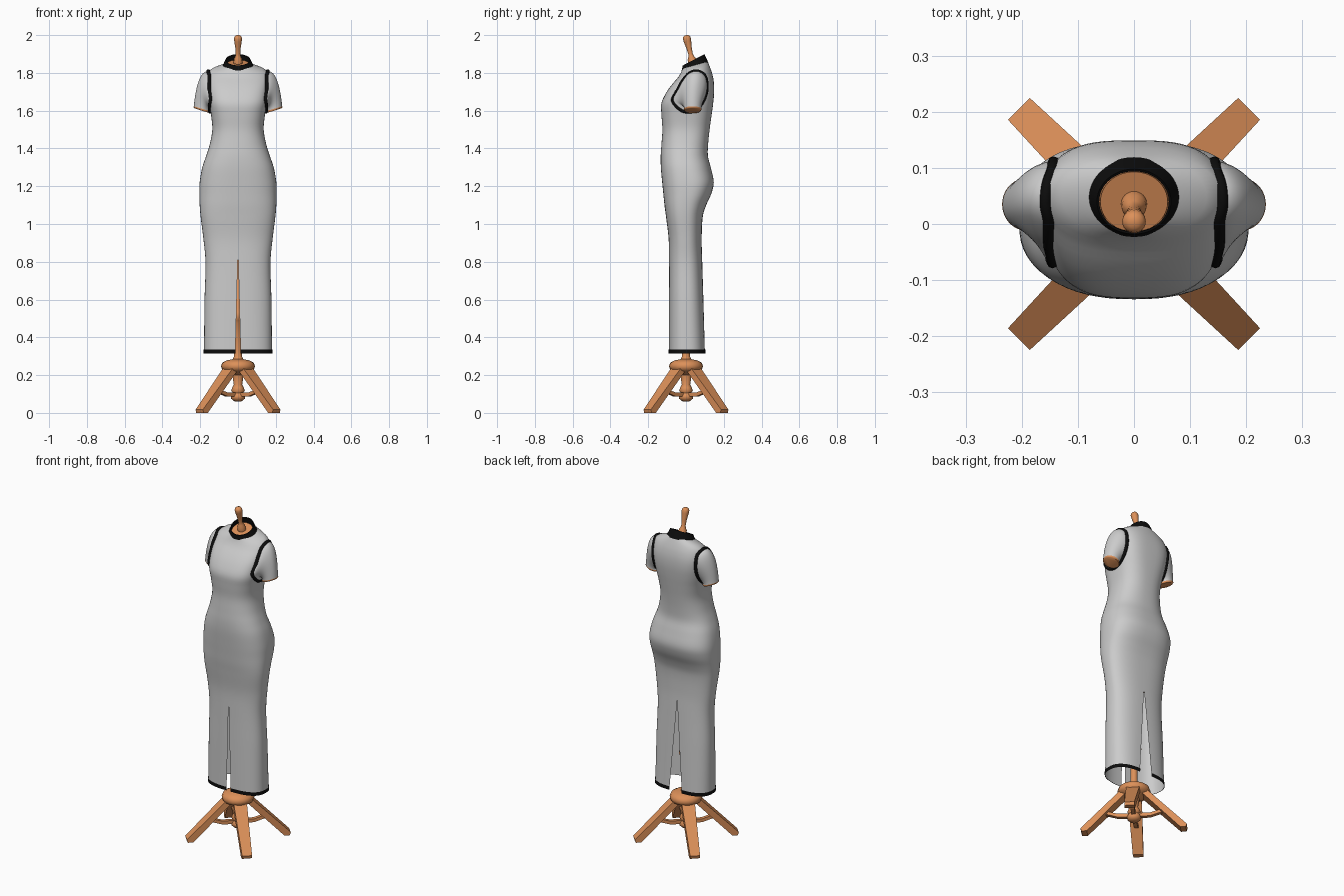
import bpy, bmesh
from math import sin, cos, pi, radians
from mathutils import Vector

if "Cube" in bpy.data.objects:
    bpy.data.objects.remove(bpy.data.objects["Cube"])


def material(name, rgb):
    m = bpy.data.materials.new(name)
    m.diffuse_color = (*rgb, 1)
    m.use_nodes = True
    m.node_tree.nodes["Principled BSDF"].inputs["Base Color"].default_value = m.diffuse_color
    return m


ORANGE = material("orange_wood", (0.72, 0.28, 0.10))
BLACK = material("black_trim", (0.004, 0.004, 0.004))


def loft(name, rings, mat=None, closed=True, caps=(False, False), mirror=False,
         smooth=50, recalc=False):
    """Skin a list of equal-length point rings."""
    bm = bmesh.new()
    vs = [[bm.verts.new(p) for p in r] for r in rings]
    n = len(rings[0])
    for a, b in zip(vs, vs[1:]):
        for j in range(n if closed else n - 1):
            k = (j + 1) % n
            bm.faces.new((a[j], a[k], b[k], b[j]))
    if caps[0]:
        bm.faces.new(vs[0][::-1])
    if caps[1]:
        bm.faces.new(vs[-1])
    bmesh.ops.remove_doubles(bm, verts=bm.verts, dist=1e-5)
    if recalc:
        bmesh.ops.recalc_face_normals(bm, faces=bm.faces)
    me = bpy.data.meshes.new(name)
    bm.to_mesh(me)
    bm.free()
    ob = bpy.data.objects.new(name, me)
    bpy.context.collection.objects.link(ob)
    if mat:
        me.materials.append(mat)
    if mirror:
        m = ob.modifiers.new("mirror", 'MIRROR')
        m.merge_threshold = 0.0005
    if smooth:
        bpy.ops.object.select_all(action='DESELECT')
        ob.select_set(True)
        bpy.context.view_layer.objects.active = ob
        bpy.ops.object.shade_smooth_by_angle(angle=radians(smooth))
    return ob


def lathe(name, profile, mat, origin=(0, 0, 0), axis=(0, 0, 1), n=24):
    q = Vector((0, 0, 1)).rotation_difference(Vector(axis))
    rings = [[Vector(origin) + q @ Vector((r * cos(2 * pi * j / n), r * sin(2 * pi * j / n), z))
              for j in range(n)] for r, z in profile]
    return loft(name, rings, mat)


# Dress sections: z, half width, front y, back y, squareness, tilt
KEYS = [
    (0.315, .180, -.090, .100, 2.5, 0), (0.60, .177, -.090, .092, 2.5, 0),
    (0.80, .172, -.090, .086, 2.5, 0), (0.92, .183, -.092, .083, 2.5, 0),
    (1.04, .198, -.106, .089, 2.6, 0), (1.10, .203, -.114, .107, 2.6, 0),
    (1.16, .205, -.120, .134, 2.6, 0), (1.22, .203, -.126, .147, 2.6, 0),
    (1.30, .189, -.133, .131, 2.5, 0), (1.36, .169, -.134, .116, 2.4, 0),
    (1.42, .150, -.130, .117, 2.4, 0), (1.50, .136, -.125, .125, 2.5, 0),
    (1.58, .143, -.130, .136, 2.7, 0), (1.64, .153, -.130, .144, 2.9, 0),
    (1.70, .158, -.102, .149, 3.0, 0), (1.75, .162, -.070, .147, 2.8, .05),
    (1.79, .160, -.042, .137, 2.4, .15), (1.815, .150, -.029, .126, 2.1, .22),
    (1.832, .113, -.022, .119, 2.0, .27), (1.842, .080, -.019, .114, 2.0, .28)]


def section(z):
    """Smoothly interpolated section parameters at height z."""
    i = 0
    while i < len(KEYS) - 2 and z > KEYS[i + 1][0]:
        i += 1
    a, b = KEYS[i], KEYS[i + 1]
    p, q = KEYS[max(i - 1, 0)], KEYS[min(i + 2, len(KEYS) - 1)]
    h = b[0] - a[0]
    t = (z - a[0]) / h
    out = []
    for k in range(1, 6):
        ma = (b[k] - p[k]) / (b[0] - p[0]) * h
        mb = (q[k] - a[k]) / (q[0] - a[0]) * h
        out.append((2*t**3 - 3*t*t + 1) * a[k] + (t**3 - 2*t*t + t) * ma
                   + (3*t*t - 2*t**3) * b[k] + (t**3 - t*t) * mb)
    return out


def oval(z, w, yf, yb, n=2.0, tilt=0, slit=(0, 0), half=False, grow=0, seg=32):
    """Super-ellipse ring from front centre round by +x; half=True stops at the back."""
    yc, hd = (yf + yb) / 2, (yb - yf) / 2 + grow
    w += grow
    pts = []
    for j in range(seg + 1 if half else 2 * seg):
        a = pi * j / seg
        sx, cy = sin(a), -cos(a)
        x = abs(sx) ** (2 / n) * (1 if sx >= 0 else -1) if 0 < j != seg else 0
        y = yc + hd * abs(cy) ** (2 / n) * (1 if cy >= 0 else -1)
        s = slit[0] + (slit[1] - slit[0]) * j / seg
        pts.append((s + (w - s) * x, y, z + tilt * (y - .05)))
    return pts


def dress_ring(z, grow=0):
    o = max(0, (.86 - z) / .545)
    return oval(z, *section(z), slit=(.014 * o, .042 * o), half=True, grow=grow)


# Dress shell with front and back slits
heights = [.315 + .545 * i / 18 for i in range(18)] + [.86 + .982 * i / 60 for i in range(61)]
loft("dress", [dress_ring(z) for z in heights], closed=False, mirror=True, smooth=60)
loft("hem_trim", [dress_ring(z, .0025) for z in (.314, .325, .335)], BLACK,
     closed=False, mirror=True)

# Mannequin body hidden inside the dress
loft("mannequin_body", [oval(z, *section(z), grow=-.01)
                        for z in [.95 + .85 * i / 24 for i in range(25)]],
     ORANGE, caps=(True, True))

# Collar and neck
loft("collar", [oval(1.834, .084, -.023, .119, 2, .28), oval(1.852, .075, -.020, .109, 2, .38),
                oval(1.874, .066, -.018, .098, 2, .52), oval(1.873, .062, -.014, .094, 2, .52),
                oval(1.834, .070, -.012, .105, 2, .28)], BLACK)
loft("neck", [oval(1.80, .064, -.012, .10, 2, .3), oval(1.852, .060, -.014, .093, 2, .38)],
     ORANGE, caps=(False, True))
lathe("neck_handle", [(.023, -.012), (.022, .012), (.015, .025), (.012, .04), (.014, .07),
                      (.020, .11), (.021, .125), (.017, .135), (.009, .140), (0, .1415)],
      ORANGE, (0, .033, 1.862), (0, -.032, .135))

# Armhole outline (y, z) from the top round the back
HOLE = [(.06, 1.81), (.10, 1.785), (.112, 1.73), (.10, 1.67), (.07, 1.62), (.03, 1.595),
        (-.02, 1.60), (-.06, 1.635), (-.07, 1.665), (-.045, 1.71), (-.02, 1.755), (.015, 1.797)]
M = 48


def hole_point(j):
    i, t = divmod(j * len(HOLE) / M, 1)
    p = [Vector(HOLE[(int(i) + k) % len(HOLE)]) for k in (-1, 0, 1, 2)]
    y, z = .5 * (2*p[1] + (p[2] - p[0])*t + (2*p[0] - 5*p[1] + 4*p[2] - p[3])*t*t
                 + (3*p[1] - p[0] - 3*p[2] + p[3])*t**3)
    w, yf, yb, n, tilt = section(z)
    u = min(.9, abs(y - (yf + yb) / 2) / ((yb - yf) / 2))
    return Vector((w * (1 - u ** n) ** (1 / n) + .003, y, z))


def cuff_point(j, dz=0, grow=0):
    a = 2 * pi * j / M
    return Vector((.191 + (.043 + grow) * cos(a), .035 + (.046 + grow) * sin(a),
                   1.610 + dz + .013 * cos(a)))


def sleeve_point(j, t):
    a, b = hole_point(j), cuff_point(j)
    d = (a - b).length
    ta, tb = Vector((.8 * d, 0, 0)), Vector((.1 * d, 0, -d))
    return ((2*t**3 - 3*t*t + 1) * a + (t**3 - 2*t*t + t) * ta
            + (3*t*t - 2*t**3) * b + (t**3 - t*t) * tb)


# Sleeves, arm stubs and armhole trims
loft("sleeves", [[sleeve_point(j, 1 - i / 14) for j in range(M)] for i in range(15)],
     mirror=True, smooth=70)
loft("arm_stubs", [[cuff_point(j, dz, g) for j in range(M)]
                   for dz, g in ((-.010, -.003), (-.004, .001), (.004, -.001), (.03, -.006))],
     ORANGE, caps=(True, False), mirror=True)
centre = Vector((0, .03, 1.70))
trim = []
for k in range(9):
    f = 2 * pi * k / 8
    ring = []
    for j in range(M):
        p = hole_point(j)
        out = Vector((0, p.y - centre.y, p.z - centre.z)).normalized()
        ring.append(p + Vector((.010 * sin(f), 0, 0)) + out * .009 * cos(f))
    trim.append(ring)
loft("armhole_trims", trim, BLACK, mirror=True, recalc=True)

# Stand: turned hub, pole and adjusting knob
lathe("stand_pole", [(0, .06), (.022, .062), (.036, .075), (.038, .09), (.028, .105), (.036, .12),
                     (.030, .135), (.022, .15), (.03, .20), (.06, .217), (.083, .228),
                     (.090, .247), (.083, .266), (.06, .278), (.028, .284), (.021, .30),
                     (.019, .33), (.019, .475), (.032, .49), (.040, .515), (.032, .54),
                     (.016, .555), (.016, .96)], ORANGE)


def spoke(name, profile, angle, w_in, w_out):
    """Flat bar with an (r, z) side profile, running outward at an angle."""
    r0, r1 = min(p[0] for p in profile), max(p[0] for p in profile)
    rings = []
    for side in (-1, 1):
        ring = []
        for r, z in profile:
            h = side * (w_in + (w_out - w_in) * (r - r0) / (r1 - r0)) / 2
            ring.append((r * cos(angle) - h * sin(angle), r * sin(angle) + h * cos(angle), z))
        rings.append(ring)
    loft(name, rings, ORANGE, caps=(True, True), smooth=0, recalc=True)


# Four splayed legs with braces
for i in range(4):
    ang = pi / 4 + i * pi / 2
    spoke(f"leg_{i + 1}", [(.05, .262), (.05, .215), (.255, 0), (.285, 0), (.290, .018)],
          ang, .075, .055)
    spoke(f"leg_brace_{i + 1}", [(.02, .085), (.09, .088), (.165, .112), (.165, .132),
                                 (.09, .108), (.02, .107)], ang, .022, .022)
